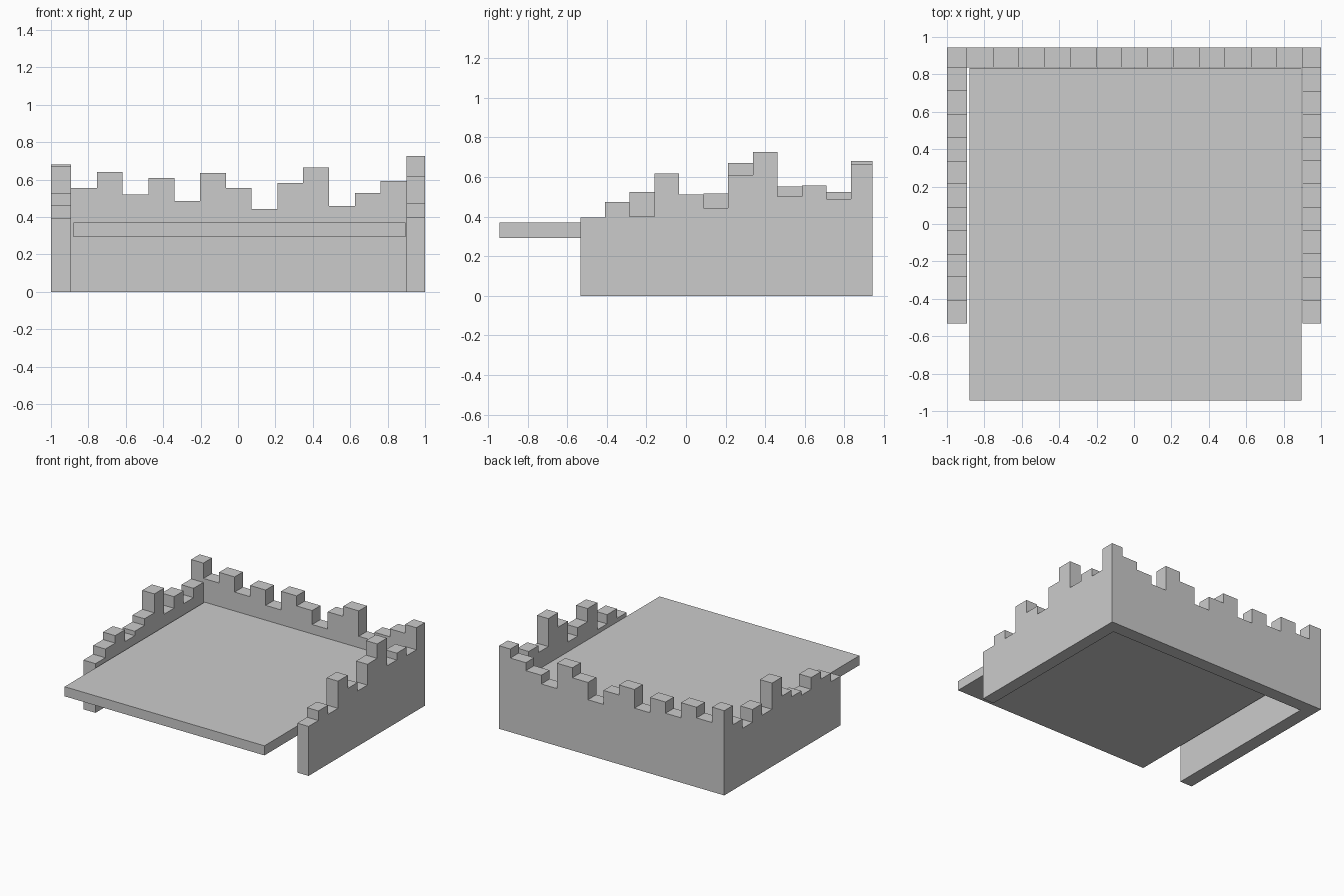
import bpy, bmesh

if "Cube" in bpy.data.objects:
    bpy.data.objects.remove(bpy.data.objects["Cube"])


def slab(name, outline, start, thick, axis):
    """Extrude a closed (u, z) outline along x or y."""
    bm = bmesh.new()
    place = (lambda u, z: (start, u, z)) if axis == 'x' else (lambda u, z: (u, start, z))
    face = bm.faces.new([bm.verts.new(place(u, z)) for u, z in outline])
    ext = bmesh.ops.extrude_face_region(bm, geom=[face])
    move = (thick, 0, 0) if axis == 'x' else (0, thick, 0)
    bmesh.ops.translate(bm, vec=move,
                        verts=[g for g in ext['geom'] if isinstance(g, bmesh.types.BMVert)])
    bmesh.ops.recalc_face_normals(bm, faces=bm.faces)
    mesh = bpy.data.meshes.new(name)
    bm.to_mesh(mesh)
    bm.free()
    obj = bpy.data.objects.new(name, mesh)
    bpy.context.collection.objects.link(obj)
    return obj


def stepped(edges, heights):
    """Outline of a wall whose top steps through the given heights."""
    pts = [(edges[0], 0)]
    for a, b, h in zip(edges, edges[1:], heights):
        pts += [(a, h), (b, h)]
    return pts + [(edges[-1], 0)]


# side walls, front to back, each ending in a corner post
side_edges = [-0.533 + 0.1243 * i for i in range(12)] + [0.943]
left_h = [0.395, 0.465, 0.525, 0.43, 0.465, 0.518, 0.67, 0.46, 0.553, 0.45, 0.525, 0.68]
right_h = [0.397, 0.474, 0.40, 0.618, 0.512, 0.444, 0.611, 0.727, 0.503, 0.558, 0.49, 0.667]
slab("left_wall", stepped(side_edges, left_h), -1.0, 0.108, 'x')
slab("right_wall", stepped(side_edges, right_h), 0.9, 0.1, 'x')

# back wall between the corner posts
back_edges = [-0.892 + 1.792 * i / 13 for i in range(14)]
back_h = [0.556, 0.642, 0.52, 0.61, 0.487, 0.637, 0.556,
          0.444, 0.583, 0.664, 0.46, 0.53, 0.594]
slab("back_wall", stepped(back_edges, back_h), 0.837, 0.106, 'y')

# raised floor deck
deck = [(-0.88, 0.293), (0.895, 0.293), (0.895, 0.37), (-0.88, 0.37)]
slab("floor_deck", deck, -0.943, 1.777, 'y')
